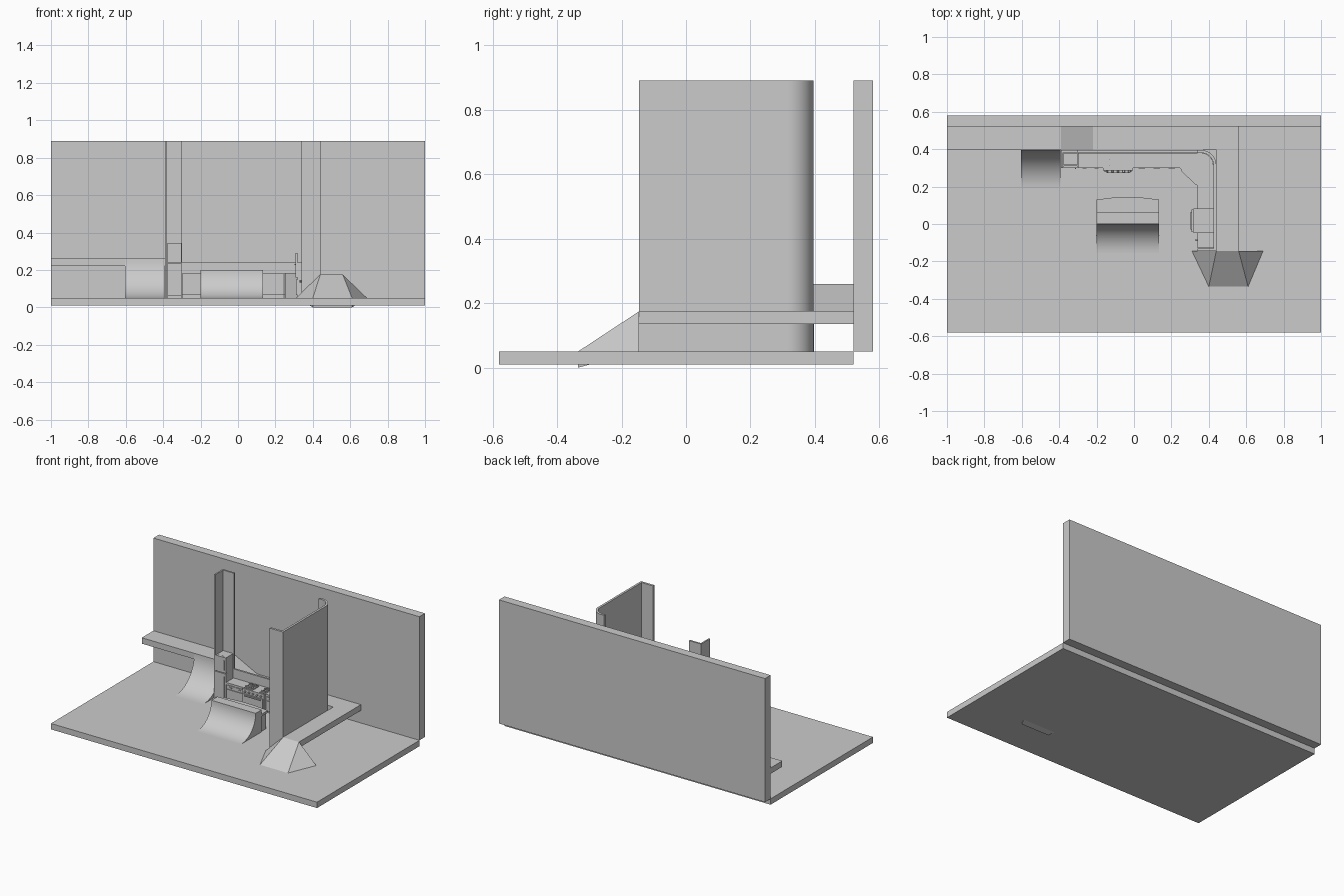
import bpy, bmesh, math
from mathutils import Vector, Matrix

if "Cube" in bpy.data.objects:
    bpy.data.objects.remove(bpy.data.objects["Cube"])


def finish(name, bm, smooth=False):
    bmesh.ops.recalc_face_normals(bm, faces=bm.faces)
    me = bpy.data.meshes.new(name)
    bm.to_mesh(me)
    bm.free()
    ob = bpy.data.objects.new(name, me)
    bpy.context.collection.objects.link(ob)
    if smooth:
        bpy.ops.object.select_all(action='DESELECT')
        ob.select_set(True)
        bpy.context.view_layer.objects.active = ob
        bpy.ops.object.shade_smooth_by_angle(angle=math.radians(30))
    return ob


def box(name, x0, x1, y0, y1, z0, z1, turn=0):
    bm = bmesh.new()
    centre = Vector(((x0 + x1) / 2, (y0 + y1) / 2, (z0 + z1) / 2))
    size = (x1 - x0, y1 - y0, z1 - z0, 1)
    m = Matrix.Translation(centre) @ Matrix.Rotation(turn, 4, 'Z') @ Matrix.Diagonal(size)
    bmesh.ops.create_cube(bm, size=1, matrix=m)
    return finish(name, bm)


def prism(name, pts, axis, lo, hi, smooth=False):
    """Extrude a 2D profile along x (pts = y,z), y (pts = x,z) or z (pts = x,y)."""
    def place(p, t):
        return {'x': (t, p[0], p[1]), 'y': (p[0], t, p[1]), 'z': (p[0], p[1], t)}[axis]
    bm = bmesh.new()
    a = [bm.verts.new(place(p, lo)) for p in pts]
    b = [bm.verts.new(place(p, hi)) for p in pts]
    bm.faces.new(a)
    bm.faces.new(b)
    for i in range(len(pts)):
        j = (i + 1) % len(pts)
        bm.faces.new((a[i], a[j], b[j], b[i]))
    return finish(name, bm, smooth)


def cylinder(name, x, y, z, r, h, axis='z', n=20):
    bm = bmesh.new()
    m = Matrix.Translation((x, y, z))
    if axis != 'z':
        m = m @ Matrix.Rotation(math.pi / 2, 4, 'Y' if axis == 'x' else 'X')
    bmesh.ops.create_cone(bm, cap_ends=True, segments=n, radius1=r, radius2=r, depth=h, matrix=m)
    return finish(name, bm, True)


def arc(cx, cy, rx, ry, a0, a1, n=16):
    return [(cx + rx * math.cos(math.radians(a0 + (a1 - a0) * i / n)),
             cy + ry * math.sin(math.radians(a0 + (a1 - a0) * i / n))) for i in range(n + 1)]


F = 0.05  # floor level

# floor and rear wall
box("floor", -1, 1, -0.58, 0.52, 0.01, F)
box("rear_wall", -1, 1, 0.52, 0.58, F, 0.89)

# raised walkway: high ledge, down slope, low ledge, then the side arm
prism("rear_walkway", [(-1, 0.22), (-0.39, 0.22), (-0.22, 0.135), (0.56, 0.135),
                       (0.56, 0.175), (-0.22, 0.175), (-0.39, 0.26), (-1, 0.26)], 'y', 0.395, 0.52)
box("side_walkway", 0.44, 0.56, -0.145, 0.395, 0.135, 0.175)

# left quarter pipe
prism("left_quarter_pipe", arc(0.19, 0.26, 0.205, 0.21, -90, 0) + [(0.397, 0.26), (0.397, F)],
      'x', -0.605, -0.392, True)

# pyramid ramp at the end of the side walkway
bm = bmesh.new()
v = [bm.verts.new(c) for c in [(0.31, -0.145, F), (0.69, -0.145, F), (0.61, -0.335, 0.0), (0.40, -0.335, 0.0),
                               (0.40, -0.335, F), (0.61, -0.335, F), (0.44, -0.145, 0.175), (0.56, -0.145, 0.175)]]
for f in [(0, 1, 7, 6), (0, 6, 4), (1, 5, 7), (6, 7, 5, 4), (4, 5, 2, 3), (0, 4, 3), (1, 2, 5), (0, 3, 2, 1)]:
    bm.faces.new([v[i] for i in f])
finish("pyramid_ramp", bm)

# tall partition with rounded corner, open on the kitchen side
outer = [(0.34, -0.145), (0.44, -0.145)] + arc(0.36, 0.315, 0.08, 0.08, 0, 90) + [(0.34, 0.395)]
inner = [(0.34, 0.38)] + arc(0.36, 0.315, 0.065, 0.065, 90, 0) + [(0.425, -0.13), (0.34, -0.13)]
prism("side_partition", outer + inner, 'z', F, 0.89, True)

# tall L-shaped post and the low wall between
prism("corner_post", [(-0.39, 0.30), (-0.38, 0.30), (-0.38, 0.383), (-0.30, 0.383),
                      (-0.30, 0.395), (-0.39, 0.395)], 'z', F, 0.89)
box("low_wall", -0.30, 0.34, 0.382, 0.395, F, 0.24)

# kitchen island: quarter pipe front, raised bar, lower top with bowed edge
prism("island_quarter_pipe", arc(-0.155, 0.20, 0.155, 0.15, -90, 0) + [(0.065, 0.20), (0.065, F)],
      'x', -0.20, 0.133, True)
bow = [(-0.20, 0.065), (0.133, 0.065)]
bow += [(0.133 - 0.333 * i / 12, 0.13 + 0.015 * math.sin(math.pi * i / 12)) for i in range(13)]
prism("island_top", bow, 'z', 0.155, 0.17, True)
box("island_cabinet", -0.195, 0.128, 0.06, 0.12, F, 0.156)

# fridge with two doors and handles
box("fridge_body", -0.378, -0.302, 0.315, 0.38, F, 0.345)
for i, (z0, z1) in enumerate([(0.06, 0.235), (0.24, 0.345)]):
    box(f"fridge_door_{i}", -0.378, -0.302, 0.30, 0.314, z0, z1)
    box(f"fridge_handle_{i}", -0.315, -0.31, 0.294, 0.301, z0 + 0.02, z1 - 0.02)

# L-shaped counter with diagonal inner corner, cabinets and toe kick
def counter(name, inset, z0, z1):
    k = inset
    prism(name, [(-0.30, 0.30 + k), (0.245, 0.30 + k), (0.34 + k, 0.205), (0.34 + k, -0.129),
                 (0.424, -0.129)] + arc(0.36, 0.315, 0.064, 0.064, 0, 90, 8) + [(-0.30, 0.38)], 'z', z0, z1)

counter("counter_top", 0, 0.167, 0.18)
counter("counter_cabinets", 0.006, 0.065, 0.167)
counter("counter_toe_kick", 0.016, F, 0.065)

# cabinet doors
for i, x in enumerate([-0.295, -0.23, 0.005, 0.085, 0.165]):
    w = 0.06 if x < 0 else 0.075
    box(f"cabinet_door_{i}", x, x + w, 0.301, 0.307, 0.07, 0.135)
    box(f"cabinet_drawer_{i}", x, x + w, 0.301, 0.307, 0.14, 0.163)
    box(f"drawer_handle_{i}", x + 0.02, x + w - 0.02, 0.296, 0.302, 0.15, 0.154)

# diagonal appliance in the corner
box("corner_appliance", 0.258, 0.367, 0.238, 0.302, F, 0.184, math.radians(-43))

# cooker with four burners, grates and knobs
box("cooker_body", -0.165, -0.005, 0.285, 0.38, F, 0.182)
box("cooker_door", -0.157, -0.013, 0.279, 0.286, 0.075, 0.15)
box("cooker_handle", -0.145, -0.025, 0.272, 0.279, 0.138, 0.144)
for i, x in enumerate([-0.145, -0.112, -0.027]):
    box(f"burner_frame_{i}", x - 0.015, x + 0.015, 0.292, 0.365, 0.182, 0.187)
    for j, y in enumerate([0.311, 0.346]):
        cylinder(f"burner_{i}_{j}", x, y, 0.189, 0.011, 0.005)
        box(f"grate_x_{i}_{j}", x - 0.014, x + 0.014, y - 0.0015, y + 0.0015, 0.187, 0.194)
        box(f"grate_y_{i}_{j}", x - 0.0015, x + 0.0015, y - 0.014, y + 0.014, 0.187, 0.194)
for i in range(5):
    cylinder(f"cooker_knob_{i}", -0.145 + 0.03 * i, 0.281, 0.165, 0.006, 0.01, 'y', 12)

# tall oven against the side partition
box("oven_body", 0.318, 0.424, -0.048, 0.083, F, 0.24)
box("oven_door", 0.308, 0.319, -0.043, 0.078, 0.16, 0.29)
box("oven_lower_door", 0.311, 0.319, -0.043, 0.078, 0.065, 0.15)
box("oven_handle", 0.302, 0.309, -0.03, 0.065, 0.225, 0.231)
cylinder("side_cabinet_knob", 0.335, -0.085, 0.14, 0.006, 0.012, 'x', 12)
